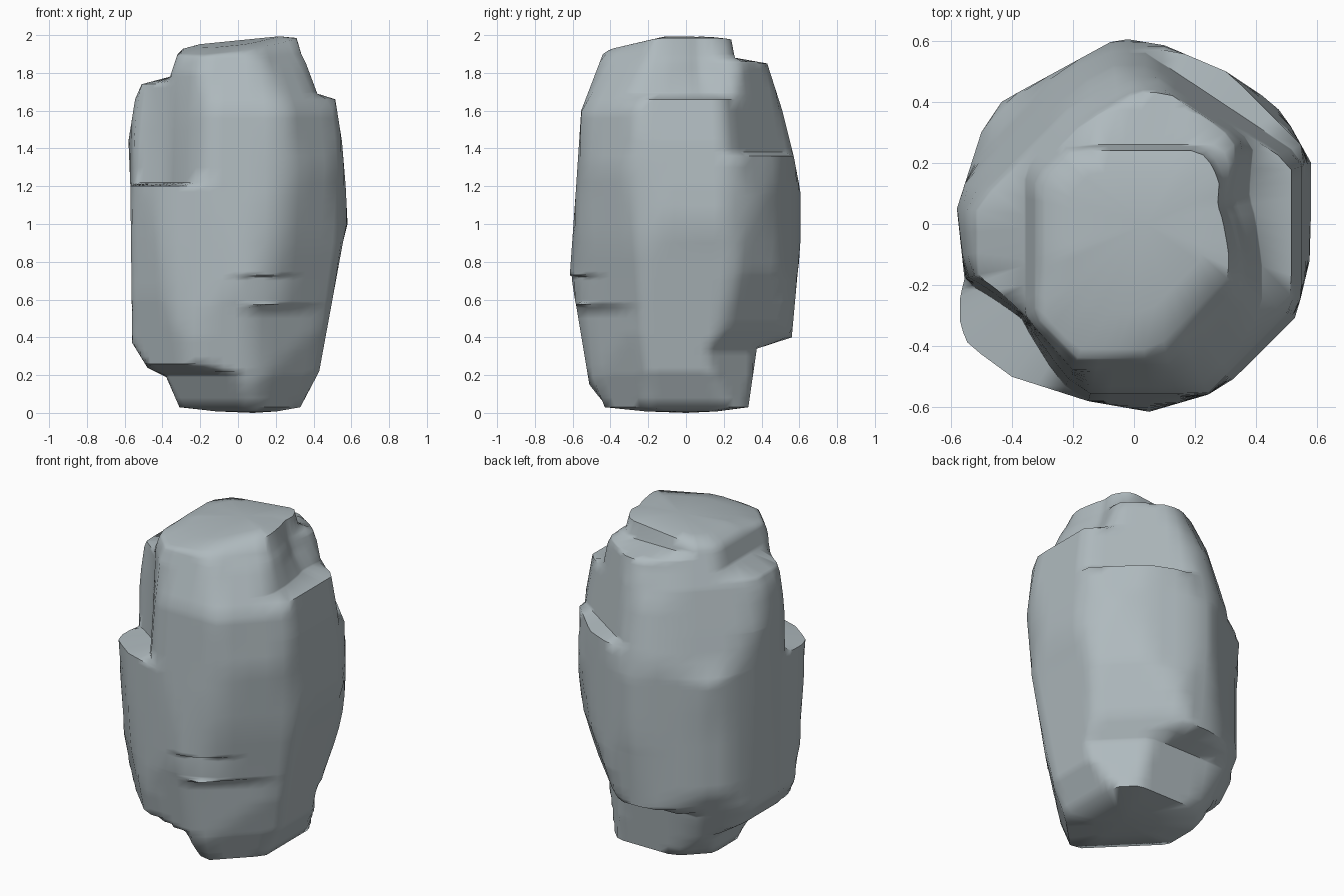
import bpy, bmesh, math
from mathutils import Vector

if "Cube" in bpy.data.objects:
    bpy.data.objects.remove(bpy.data.objects["Cube"])

# Plan outline of the boulder at its widest (x, y)
PLAN = [(.58, .05), (.58, .2), (.48, .38), (.3, .5), (.1, .585), (-.08, .615), (-.4, .45),
        (-.5, .3), (-.58, .05), (-.555, -.18), (-.58, -.28), (-.55, -.39), (-.4, -.5),
        (-.15, -.58), (.05, -.615), (.34, -.53), (.53, -.31), (.575, -.12)]

# How far the stone reaches in each direction: (height, distance)
LEFT = [(.03, .31), (.19, .38), (.24, .48), (.37, .56), (1.2, .57), (1.44, .58), (1.66, .545),
        (1.74, .51), (1.78, .36), (1.9, .32), (1.95, .29)]
RIGHT = [(.03, .33), (.22, .43), (.6, .50), (.9, .555), (1.0, .58), (1.2, .57), (1.44, .55),
         (1.66, .515), (1.69, .42), (1.85, .36), (1.95, .31)]
FRONT = [(.03, .47), (.08, .50), (.56, .58), (.73, .615), (1.15, .585), (1.6, .555), (1.9, .44),
         (1.95, .41)]
BACK = [(.03, .33), (.34, .375), (.40, .56), (.73, .59), (.9, .61), (1.15, .61), (1.36, .57),
        (1.6, .51), (1.85, .43), (1.88, .26), (1.95, .24)]
BACK_RIGHT = [(.03, .40), (.33, .40), (.45, .47), (.75, .56), (1.1, .60), (1.36, .57),
              (1.56, .53), (1.72, .49), (1.86, .42), (1.9, .34), (1.95, .32)]
FRONT_LEFT = [(.03, .27), (.2, .36), (.26, .56), (.6, .62), (1.2, .66), (1.22, .535),
              (1.56, .51), (1.8, .48), (1.95, .42)]
BACK_LEFT = [(.03, .34), (.15, .43), (.5, .57), (.9, .57), (1.17, .59), (1.3, .53), (1.45, .49),
             (1.7, .42), (1.95, .31)]
FRONT_RIGHT = [(.03, .38), (.2, .44), (.42, .49), (.7, .53), (.9, .56), (1.3, .59), (1.6, .56),
               (1.82, .43), (1.95, .34)]
REACH = [((-1, 0), LEFT), ((1, 0), RIGHT), ((0, -1), FRONT), ((0, 1), BACK),
         ((1, 1), BACK_RIGHT), ((-1, -1), FRONT_LEFT), ((-1, 1), BACK_LEFT),
         ((1, -1), FRONT_RIGHT)]
# Local chipped faces
CHIPS = [((.62, -.79), [(0, .45), (.556, .49), (.575, .6)]),                 # front right foot
         ((.42, -.91), [(.58, .6), (.59, .56), (.72, .555), (.735, .62)]),   # front hollow
         ((.55, .83), [(1.36, .65), (1.38, .49), (1.85, .42), (2, .35)]),    # back right
         ((-.48, .88), [(1.3, .56), (1.6, .48), (1.8, .39), (2, .32)])]      # back left


def lerp(table, z):
    for a, b in zip(table, table[1:]):
        if z <= b[0]:
            t = max(0, (z - a[0]) / (b[0] - a[0]))
            return a[1] + (b[1] - a[1]) * t
    return table[-1][1]


def crown_height(x, y):
    return min(2, 1.972 + .1 * x + .13 * min(0, y + .1))


def notch(p, centre, half, depth):
    """Wedge-shaped bite, deepest at the centre angle."""
    a = math.degrees(math.atan2(p.y, p.x))
    off = abs((a - centre + 180) % 360 - 180) / half
    if off < 1 and p.length > depth:
        p *= (depth + (p.length - depth) * off) / p.length


def ring_point(x, y, z):
    p = Vector((x, y))
    for n, table in REACH + CHIPS:
        s, d = p.dot(Vector(n).normalized()), lerp(table, z)
        if s > d:
            p *= d / s
    if z > 1.21:                       # front left bite
        notch(p, 220, 23, lerp([(1.22, .48), (2, .46)], z))
    if z > 1.66:                       # right shoulder bite
        notch(p, 12, 28, lerp([(1.67, .40), (1.8, .33), (1.95, .28)], z))
    return p


# Heights of all rings
heights = [h for _, table in REACH + CHIPS for h, _ in table if .02 < h < 1.93]
heights += [i * .1 for i in range(1, 20)] + [1.205, 1.95]
zs = []
for h in sorted(heights):
    if not zs or h - zs[-1] > .008:
        zs.append(h)

# Outline with two extra points per side
outline = [Vector(a).lerp(Vector(b), t / 3)
           for a, b in zip(PLAN, PLAN[1:] + PLAN[:1]) for t in range(3)]

bm = bmesh.new()
rings = []
for z in zs:
    ring = []
    for x, y in outline:
        p = ring_point(x, y, z)
        h = z if z < 1.93 else crown_height(p.x, p.y) - .015
        ring.append(bm.verts.new((p.x, p.y, h if z >= 1.93 else min(h, crown_height(p.x, p.y) - .02))))
    rings.append(ring)
# Inner crown and foot rings
rings.append([bm.verts.new((v.co.x * .7, v.co.y * .7, crown_height(v.co.x * .7, v.co.y * .7)))
              for v in rings[-1]])
rings.insert(0, [bm.verts.new((v.co.x * .5 + .04, v.co.y * .5, .008)) for v in rings[0]])
n = len(outline)
for lo, hi in zip(rings, rings[1:]):
    for i in range(n):
        j = (i + 1) % n
        bm.faces.new((lo[i], lo[j], hi[j], hi[i]))

# Foot and crown caps
foot = bm.verts.new((.08, 0, 0))
crown = bm.verts.new((.04, 0, crown_height(.04, 0)))
for i in range(n):
    j = (i + 1) % n
    bm.faces.new((foot, rings[0][j], rings[0][i]))
    bm.faces.new((crown, rings[-1][i], rings[-1][j]))
bmesh.ops.recalc_face_normals(bm, faces=bm.faces)
mesh = bpy.data.meshes.new("boulder")
bm.to_mesh(mesh)
bm.free()

stone = bpy.data.materials.new("blue_grey_stone")
stone.diffuse_color = (.43, .49, .515, 1)
stone.use_nodes = True
stone.node_tree.nodes["Principled BSDF"].inputs["Base Color"].default_value = stone.diffuse_color
mesh.materials.append(stone)
boulder = bpy.data.objects.new("boulder", mesh)
bpy.context.collection.objects.link(boulder)
bpy.context.view_layer.objects.active = boulder
boulder.select_set(True)
bpy.ops.object.shade_smooth_by_angle(angle=math.radians(60))
